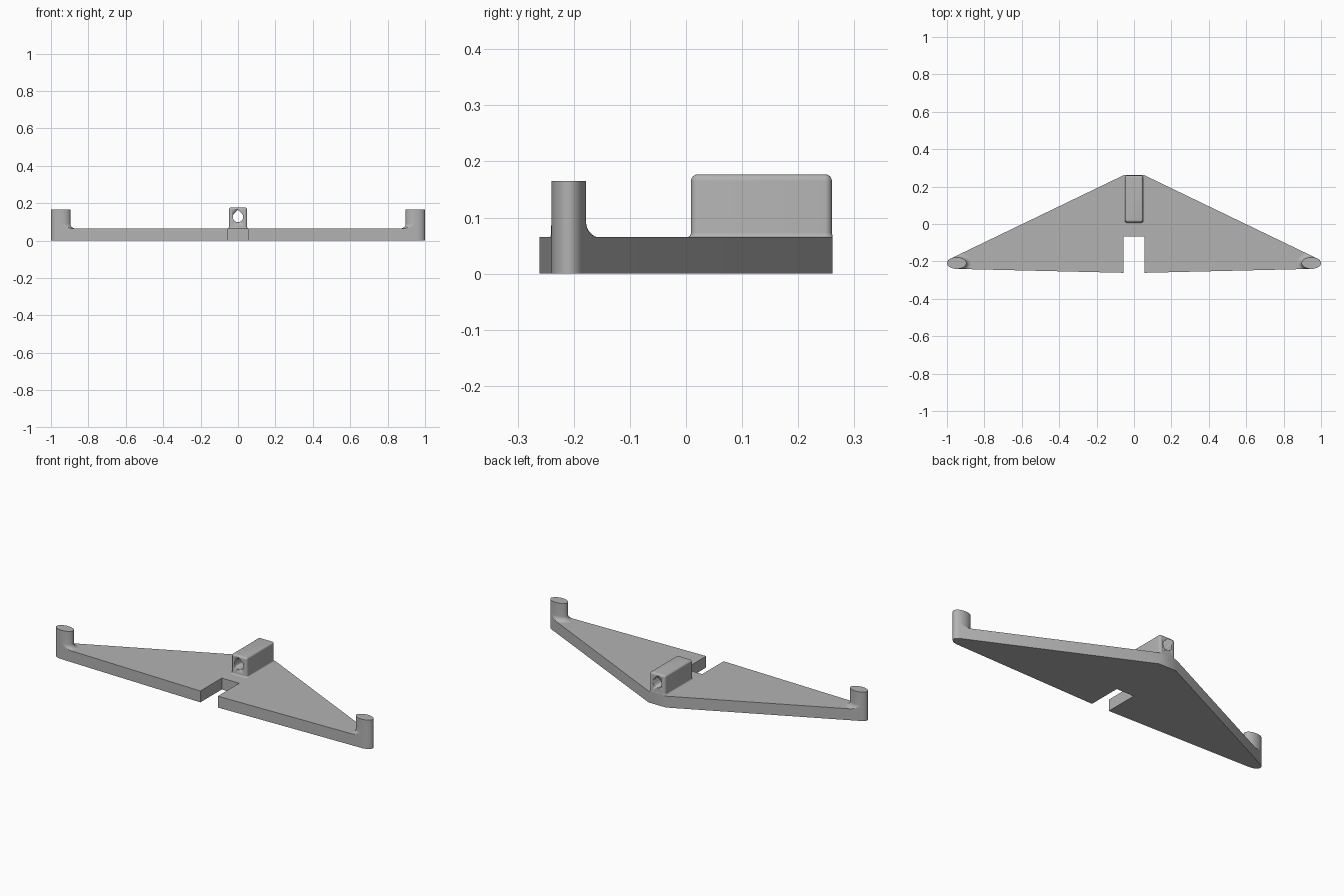
import bpy, bmesh, math

if "Cube" in bpy.data.objects:
    bpy.data.objects.remove(bpy.data.objects["Cube"])

grey = bpy.data.materials.new("light grey")
grey.diffuse_color = (0.45, 0.45, 0.45, 1)
grey.use_nodes = True
grey.node_tree.nodes["Principled BSDF"].inputs["Base Color"].default_value = grey.diffuse_color

T = 0.065                               # plate thickness
CX, CY, A, B = 0.948, -0.209, 0.052, 0.031   # post ellipse
BACK, FRONT, HALF = 0.261, -0.261, 0.055
N = 64


def make(name, rings, smooth=True):
    """Loft closed rings of points and cap both ends."""
    bm = bmesh.new()
    loops = [[bm.verts.new(p) for p in ring] for ring in rings]
    for lo, hi in zip(loops, loops[1:]):
        n = len(lo)
        for i in range(n):
            j = (i + 1) % n
            bm.faces.new((lo[i], lo[j], hi[j], hi[i]))
    bm.faces.new(loops[0][::-1])
    bm.faces.new(loops[-1])
    bmesh.ops.remove_doubles(bm, verts=bm.verts, dist=1e-6)
    bmesh.ops.recalc_face_normals(bm, faces=bm.faces)
    mesh = bpy.data.meshes.new(name)
    bm.to_mesh(mesh)
    bm.free()
    obj = bpy.data.objects.new(name, mesh)
    bpy.context.collection.objects.link(obj)
    mesh.materials.append(grey)
    if smooth:
        bpy.ops.object.select_all(action='DESELECT')
        obj.select_set(True)
        bpy.context.view_layer.objects.active = obj
        bpy.ops.object.shade_smooth_by_angle(angle=math.radians(35))
    return obj


def ellipse(t):
    return CX + A * math.cos(t), CY + B * math.sin(t)


def tangent_angle(px, py):
    """Ellipse angles whose tangents pass through a point."""
    u, v = (px - CX) / A, (py - CY) / B
    base, spread = math.atan2(v, u), math.acos(1 / math.hypot(u, v))
    return base - spread, base + spread


# Outline: straight edges run tangentially into the rounded tips
t_hi = tangent_angle(HALF, BACK)[0]
t_lo = tangent_angle(HALF, FRONT)[1] - 2 * math.pi
if t_lo < -math.pi:
    t_lo += 2 * math.pi
if t_lo > 0:
    t_lo -= 2 * math.pi
arc = [ellipse(t_lo + (t_hi - t_lo) * i / 40) for i in range(41)]
right = [(HALF, -0.068), (HALF, FRONT)] + arc + [(HALF, BACK)]
outline = right + [(-x, y) for x, y in reversed(right)]
make("wing_plate", [[(x, y, z) for x, y in outline] for z in (0, T)])


def edge_y(x, corner, tip):
    return corner + (tip[1] - corner) * (x - HALF) / (tip[0] - HALF)


# Elliptical end posts with a fillet that stays inside the plate outline
def post_ring(off, z, side):
    ring = []
    for i in range(N):
        t = 2 * math.pi * i / N
        x, y = ellipse(t)
        nx, ny = math.cos(t) / A, math.sin(t) / B
        k = off / math.hypot(nx, ny)
        tt = t if t <= math.pi else t - 2 * math.pi
        if not t_lo < tt < t_hi:
            x, y = x + nx * k, y + ny * k
            y = min(y, edge_y(x, BACK, arc[-1]))
            y = max(y, edge_y(x, FRONT, arc[0]))
        ring.append((side * x, y, z))
    return ring


R = 0.026
steps = [(R * (1 - math.sin(a)), T + R * (1 - math.cos(a)))
         for a in (math.pi / 2 * i / 8 for i in range(9))]
for side, label in ((-1, "left"), (1, "right")):
    make(label + "_post",
         [post_ring(o, z, side) for o, z in steps + [(0, 0.165)]])


# Rounded centre block with a small fillet at its foot
def block_ring(off, z):
    w, y0, y1, r = 0.049, 0.009, 0.26, 0.013
    ring = []
    for cx, cy, start in ((w - r, y1 - r, 0), (-w + r, y1 - r, 90),
                          (-w + r, y0 + r, 180), (w - r, y0 + r, 270)):
        for i in range(7):
            a = math.radians(start + 15 * i)
            ring.append((cx + (r + off) * math.cos(a),
                         min(cy + (r + off) * math.sin(a), BACK), z))
    return ring


F, TOP, RT = 0.008, 0.177, 0.012
quarter = [math.pi / 2 * i / 6 for i in range(7)]
levels = [(F * (1 - math.sin(a)), T + F * (1 - math.cos(a))) for a in quarter]
levels += [(-RT * (1 - math.cos(a)), TOP - RT * (1 - math.sin(a))) for a in quarter]
block = make("centre_block", [block_ring(o, z) for o, z in levels])

# Teardrop bore running front to back
HZ, HR = 0.126, 0.028
drop = [(HR * math.cos(a), HZ + HR * math.sin(a))
        for a in (math.radians(135 + 270 * i / 30) for i in range(31))]
drop.append((0, HZ + HR * math.sqrt(2)))
cutter = make("bore_cutter", [[(x, y, z) for x, z in drop] for y in (-0.1, 0.4)])
cutter.hide_render = True
cutter.hide_set(True)
cut = block.modifiers.new("bore", 'BOOLEAN')
cut.operation = 'DIFFERENCE'
cut.solver = 'EXACT'
cut.object = cutter
